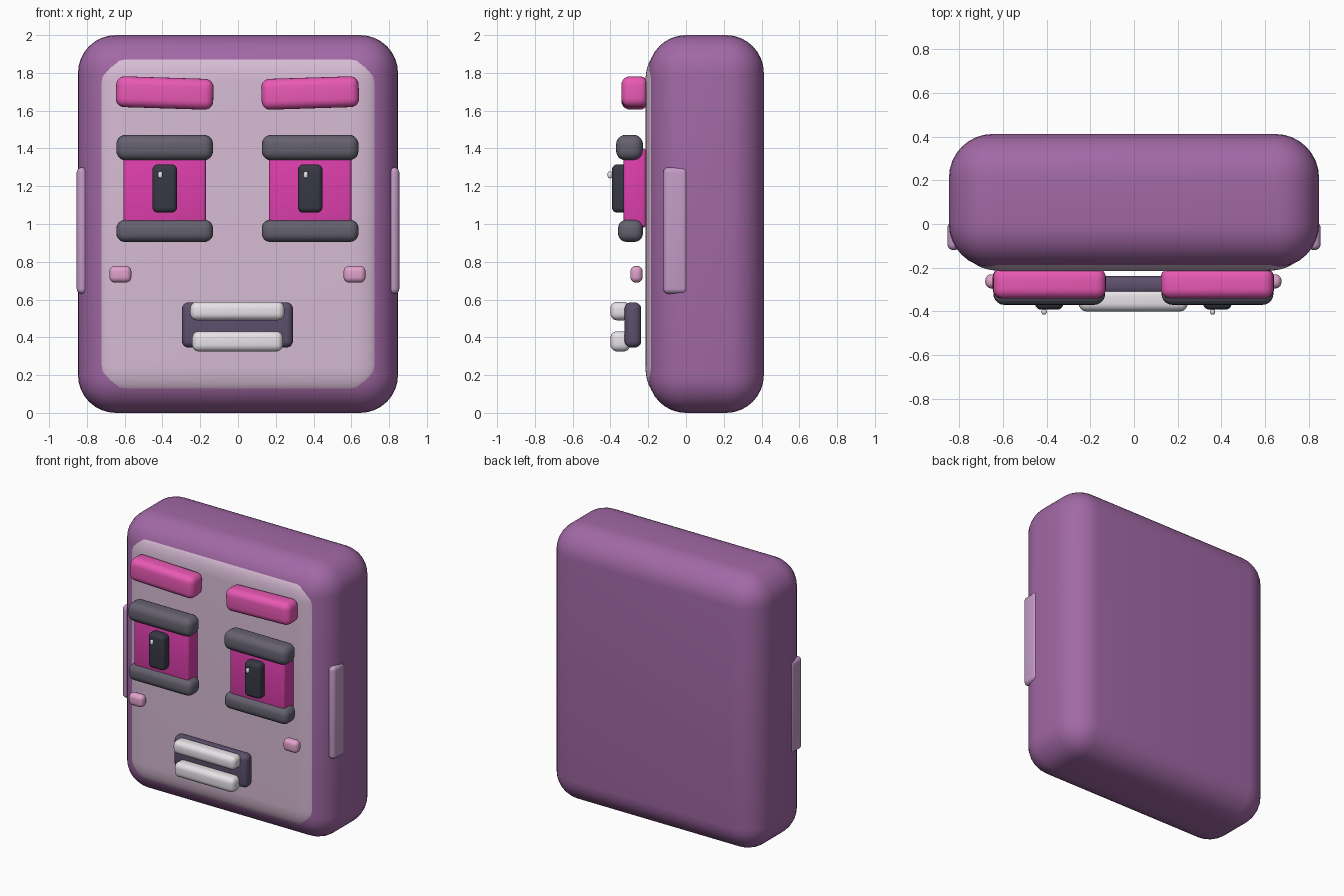
import bpy, math

if "Cube" in bpy.data.objects:
    bpy.data.objects.remove(bpy.data.objects["Cube"])


def material(name, rgb):
    m = bpy.data.materials.new(name)
    m.diffuse_color = (*rgb, 1)
    m.use_nodes = True
    m.node_tree.nodes["Principled BSDF"].inputs["Base Color"].default_value = m.diffuse_color
    return m


PURPLE = material("purple", (0.36, 0.14, 0.38))
PALE = material("pale_lilac", (0.68, 0.50, 0.66))
LILAC = material("lilac", (0.55, 0.33, 0.57))
BROW = material("brow_pink", (0.82, 0.10, 0.46))
PINK = material("eye_pink", (0.74, 0.05, 0.42))
GREY = material("lid_grey", (0.13, 0.12, 0.16))
BLACK = material("pupil_black", (0.04, 0.04, 0.06))
BLUSH = material("blush", (0.75, 0.36, 0.60))
MOUTH = material("mouth_violet", (0.11, 0.08, 0.15))
WHITE = material("white", (0.80, 0.76, 0.80))


def rounded_box(name, x, y, z, bevel, mat, segments=5, tilt=0, squash=1):
    """Bevelled box from (min, max) ranges; squash flattens the rounding along y."""
    bpy.ops.mesh.primitive_cube_add(size=1)
    ob = bpy.context.object
    ob.name = name
    ob.data.materials.append(mat)
    ob.scale = (x[1] - x[0], (y[1] - y[0]) / squash, z[1] - z[0])
    bpy.ops.object.transform_apply(scale=True)
    mod = ob.modifiers.new("round", 'BEVEL')
    mod.width = bevel
    mod.segments = segments
    bpy.ops.object.modifier_apply(modifier=mod.name)
    ob.location = (sum(x) / 2, sum(y) / 2, sum(z) / 2)
    ob.scale.y = squash
    ob.rotation_euler.y = tilt
    bpy.ops.object.shade_smooth_by_angle(angle=math.radians(40))
    return ob


def around(c, half):
    return (c - half, c + half)


# Body slab and softly domed face panel
rounded_box("body", (-0.847, 0.847), (-0.2, 0.412), (0, 2), 0.2, PURPLE, 8)
rounded_box("face_panel", (-0.74, 0.74), (-0.215, -0.099), (0.11, 1.89),
            0.139, PALE, 8, squash=0.414)

# Parts repeated on each side of the face
for side, s in (("left", -1), ("right", 1)):
    c = s * 0.385 - 0.003
    rounded_box(side + "_side_grip", around(s * 0.825, 0.029), (-0.12, 0.01),
                (0.63, 1.30), 0.028, LILAC)
    rounded_box(side + "_brow", around(c, 0.258), (-0.342, -0.2),
                (1.612, 1.775), 0.045, BROW, tilt=-s * math.radians(1.8))
    rounded_box(side + "_eye", around(c, 0.219), (-0.33, -0.21),
                (0.98, 1.40), 0.018, PINK, 3)
    rounded_box(side + "_upper_lid", around(c, 0.256), (-0.37, -0.228),
                (1.337, 1.472), 0.05, GREY)
    rounded_box(side + "_lower_lid", around(c, 0.256), (-0.36, -0.228),
                (0.905, 1.022), 0.045, GREY)
    rounded_box(side + "_pupil", around(c, 0.065), (-0.392, -0.31),
                (1.06, 1.315), 0.028, BLACK)
    rounded_box(side + "_eye_glint", around(c - 0.023, 0.012), (-0.415, -0.389),
                (1.242, 1.278), 0.011, WHITE, 3)
    rounded_box(side + "_cheek", around(s * 0.62 - 0.003, 0.058), (-0.295, -0.23),
                (0.69, 0.778), 0.029, BLUSH)

# Mouth with two tooth bars
rounded_box("mouth", (-0.297, 0.291), (-0.325, -0.237), (0.346, 0.585), 0.035, MOUTH)
rounded_box("upper_teeth", (-0.253, 0.246), (-0.4, -0.295), (0.49, 0.588), 0.036, WHITE)
rounded_box("lower_teeth", (-0.243, 0.238), (-0.4, -0.295), (0.325, 0.432), 0.036, WHITE)
